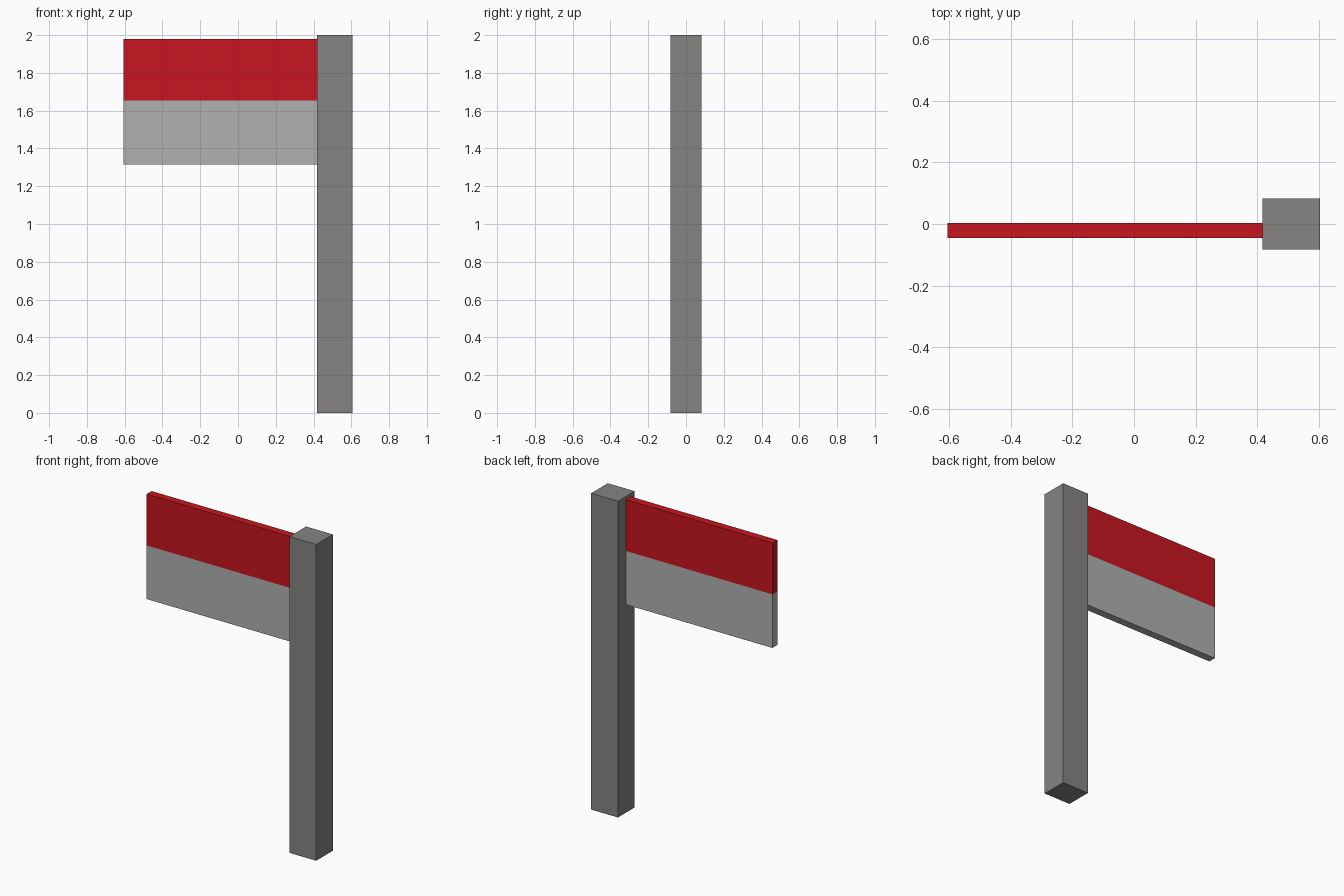
import bpy, bmesh
from mathutils import Vector

if "Cube" in bpy.data.objects:
    bpy.data.objects.remove(bpy.data.objects["Cube"])


def paint(name, rgb):
    mat = bpy.data.materials.new(name)
    mat.diffuse_color = (*rgb, 1)
    mat.use_nodes = True
    mat.node_tree.nodes["Principled BSDF"].inputs["Base Color"].default_value = mat.diffuse_color
    return mat


def box(name, lo, hi, mats, split_z=None):
    """Box between two corners; faces above split_z take the second material."""
    lo, hi = Vector(lo), Vector(hi)
    bm = bmesh.new()
    bmesh.ops.create_cube(bm, size=1)
    bmesh.ops.scale(bm, vec=hi - lo, verts=bm.verts)
    bmesh.ops.translate(bm, vec=(lo + hi) / 2, verts=bm.verts)
    if split_z is not None:
        bmesh.ops.bisect_plane(bm, geom=bm.verts[:] + bm.edges[:] + bm.faces[:],
                               plane_co=(0, 0, split_z), plane_no=(0, 0, 1))
        for f in bm.faces:
            f.material_index = int(f.calc_center_median().z > split_z)
    mesh = bpy.data.meshes.new(name)
    bm.to_mesh(mesh)
    bm.free()
    for m in mats:
        mesh.materials.append(m)
    obj = bpy.data.objects.new(name, mesh)
    bpy.context.collection.objects.link(obj)
    return obj


post_grey = paint("post_grey", (0.235, 0.231, 0.223))
pale_grey = paint("pale_grey", (0.44, 0.44, 0.44))
red = paint("red", (0.58, 0.008, 0.014))

# Upright square post
box("post", (0.418, -0.083, 0), (0.605, 0.083, 2), [post_grey])

# Two-tone flag panel, butted against the post
box("flag", (-0.607, -0.045, 1.316), (0.418, 0.004, 1.98), [pale_grey, red], split_z=1.655)
